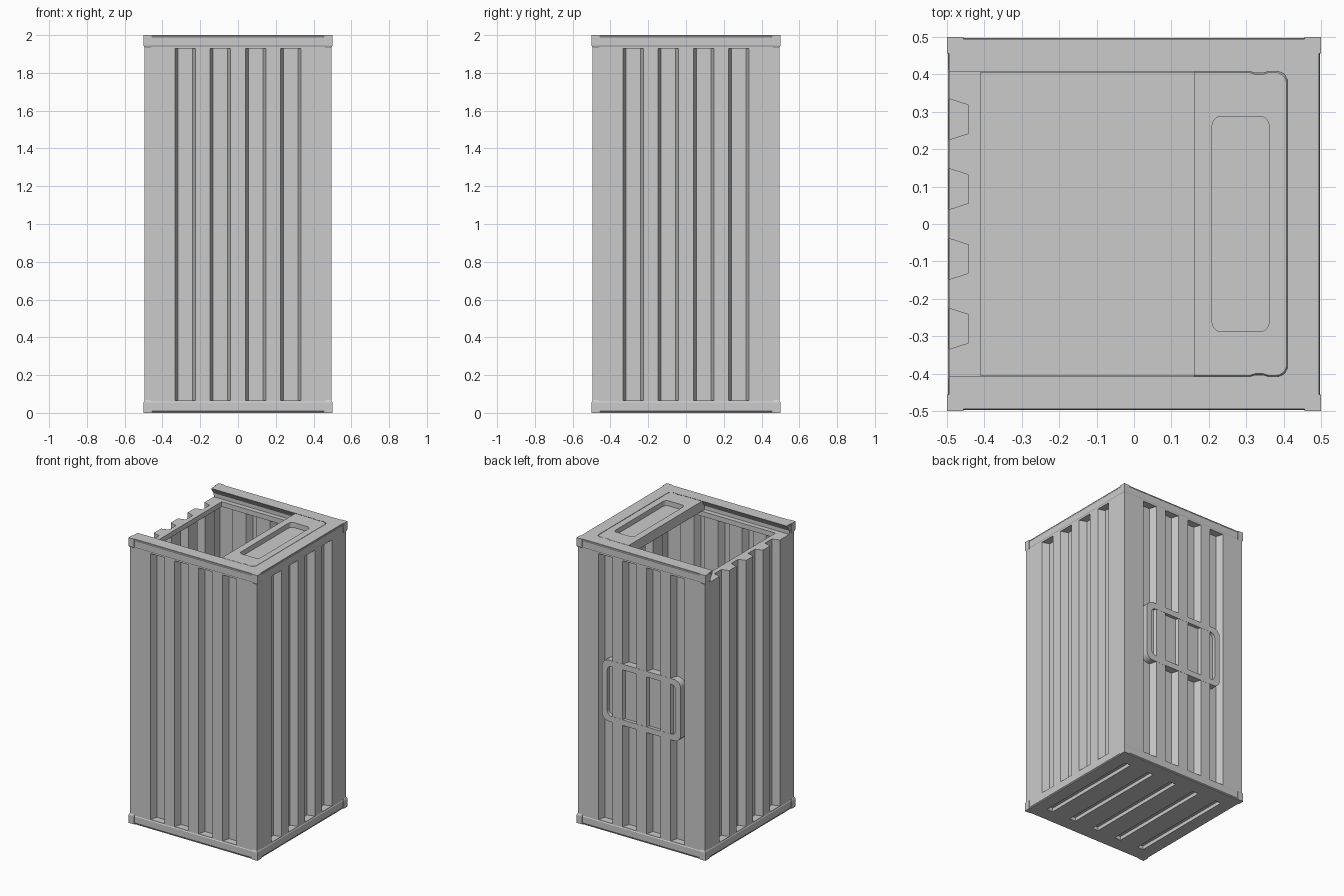
import bpy, bmesh, math
from mathutils import Vector

if "Cube" in bpy.data.objects:
    bpy.data.objects.remove(bpy.data.objects["Cube"])

grey = bpy.data.materials.new("plain grey")
grey.use_nodes = True
GREY = (0.6, 0.6, 0.6, 1)
grey.diffuse_color = GREY
grey.node_tree.nodes["Principled BSDF"].inputs["Base Color"].default_value = GREY

WALL = 0.494        # outer face of the walls
FLUTES = [-0.28, -0.0935, 0.0935, 0.28]
BASE, LEDGE = 0.065, 1.93


def loft(name, loops):
    """Closed solid skinned through matching loops of points."""
    bm = bmesh.new()
    rings = [[bm.verts.new(p) for p in loop] for loop in loops]
    n = len(rings[0])
    for a, b in zip(rings, rings[1:]):
        for i in range(n):
            bm.faces.new((a[i], a[(i + 1) % n], b[(i + 1) % n], b[i]))
    bm.faces.new(rings[0])
    bm.faces.new(rings[-1])
    bmesh.ops.recalc_face_normals(bm, faces=bm.faces)
    mesh = bpy.data.meshes.new(name)
    bm.to_mesh(mesh)
    bm.free()
    mesh.materials.append(grey)
    obj = bpy.data.objects.new(name, mesh)
    bpy.context.collection.objects.link(obj)
    return obj


def upright(name, outline, z0, z1):
    return loft(name, [[(x, y, z) for x, y in outline] for z in (z0, z1)])


def rect(hx, hy, cx=0, cy=0):
    return [(cx - hx, cy - hy), (cx + hx, cy - hy), (cx + hx, cy + hy), (cx - hx, cy + hy)]


def rounded(hx, hy, r, cx=0, cy=0, steps=5):
    pts = []
    for k, (sx, sy) in enumerate([(1, 1), (-1, 1), (-1, -1), (1, -1)]):
        for i in range(steps + 1):
            a = math.pi / 2 * (k + i / steps)
            pts.append((cx + sx * (hx - r) + r * math.cos(a), cy + sy * (hy - r) + r * math.sin(a)))
    return pts


def boolean(target, tools, mode="DIFFERENCE"):
    for tool in tools:
        mod = target.modifiers.new("cut", "BOOLEAN")
        mod.operation, mod.object, mod.solver = mode, tool, "EXACT"
        bpy.context.view_layer.objects.active = target
        bpy.ops.object.modifier_apply(modifier=mod.name)
        bpy.data.objects.remove(tool)


def turn(points, quarter):
    c, s = [(1, 0), (0, 1), (-1, 0), (0, -1)][quarter]
    return [(x * c - y * s, x * s + y * c) for x, y in points]


def lid_outline(x0, x1, h, r=0.03):
    """Straight at x0, round corners at x1, small detents in the long sides."""
    half = [(x0, h), (0.31, h), (0.325, h - 0.005), (0.345, h - 0.005), (0.36, h)]
    for i in range(6):
        a = math.pi / 2 * (1 - i / 5)
        half.append((x1 - r + r * math.cos(a), h - r + r * math.sin(a)))
    return half + [(x, -y) for x, y in reversed(half)]


def lid_solid(name, x0, grow, top):
    """Dovetailed slab, wider below than above."""
    levels = [(LEDGE, 0.03), (LEDGE + 0.025, 0.03), (2.0, 0)]
    if top > 2:
        levels.append((top, 0))
    return loft(name, [[(x, y, z) for x, y in lid_outline(x0, 0.408 + w + grow, 0.405 + w + grow)]
                       for z, w in levels])


# Outer block with raised bands and corner caps
body = upright("bin_body", rect(WALL, WALL), 0, 2)
for z0, z1, lean in ((0, 0.055, 1), (2, 1.945, -1)):
    boolean(body, [loft("band", [[(x, y, z) for x, y in rect(h, h)] for z, h in
                    ((z0, 0.49), (z0 + lean * 0.01, 0.497), (z1, 0.497), (z1 + lean * 0.006, 0.493))])], "UNION")
    for sx in (-1, 1):
        for sy in (-1, 1):
            cap = [[(x, y, z) for x, y in rect(h, h, sx * 0.478, sy * 0.478)]
                   for z, h in ((z0, 0.022), (z1, 0.022), (z1 + lean * 0.015, 0.015))]
            boolean(body, [loft("corner_cap", cap)], "UNION")

# Corrugated hollow, ribs standing in behind each outer flute
side = [(-0.463, -0.463)]
for c in FLUTES:
    side += [(c - 0.072, -0.463), (c - 0.052, -0.415), (c + 0.052, -0.415), (c + 0.072, -0.463)]
hollow = [p for q in range(4) for p in turn(side, q)]
boolean(body, [upright("hollow", hollow, 0.06, 1.895),
               upright("mouth", rect(0.41, 0.405), 1.85, 1.97)])

# Vertical flutes in all four walls
for q in range(4):
    for c in FLUTES:
        flute = [(c - 0.058, -0.505), (c + 0.058, -0.505), (c + 0.038, -0.443), (c - 0.038, -0.443)]
        boolean(body, [upright("flute", turn(flute, q), BASE, LEDGE)])

# Long slots under the floor
for i in range(-2, 3):
    boolean(body, [upright("floor_slot", rect(0.023, 0.39, i * 0.19), -0.05, 0.025)])

# Dovetail track for the lid, open at one end
boolean(body, [lid_solid("lid_track", -0.6, 0.003, 2.05)])


# Label frame on the back wall
def back_plate(name, hx, hz, r, y0, y1):
    return loft(name, [[(x, y, z) for x, z in rounded(hx, hz, r, 0, 0.99)] for y in (y0, y1)])


frame = back_plate("label_frame", 0.305, 0.215, 0.05, 0.43, WALL + 0.001)
boolean(frame, [back_plate("label_recess", 0.265, 0.175, 0.035, 0.472, 0.55)])

# Short sliding lid with a finger recess
lid = lid_solid("sliding_lid", 0.16, 0, 2.0)
boolean(lid, [upright("finger_recess", rounded(0.076, 0.288, 0.025, 0.285), 1.965, 2.05)])

for obj in (body, frame, lid):
    bpy.ops.object.select_all(action="DESELECT")
    obj.select_set(True)
    bpy.context.view_layer.objects.active = obj
    bpy.ops.object.shade_smooth_by_angle(angle=math.radians(25))
